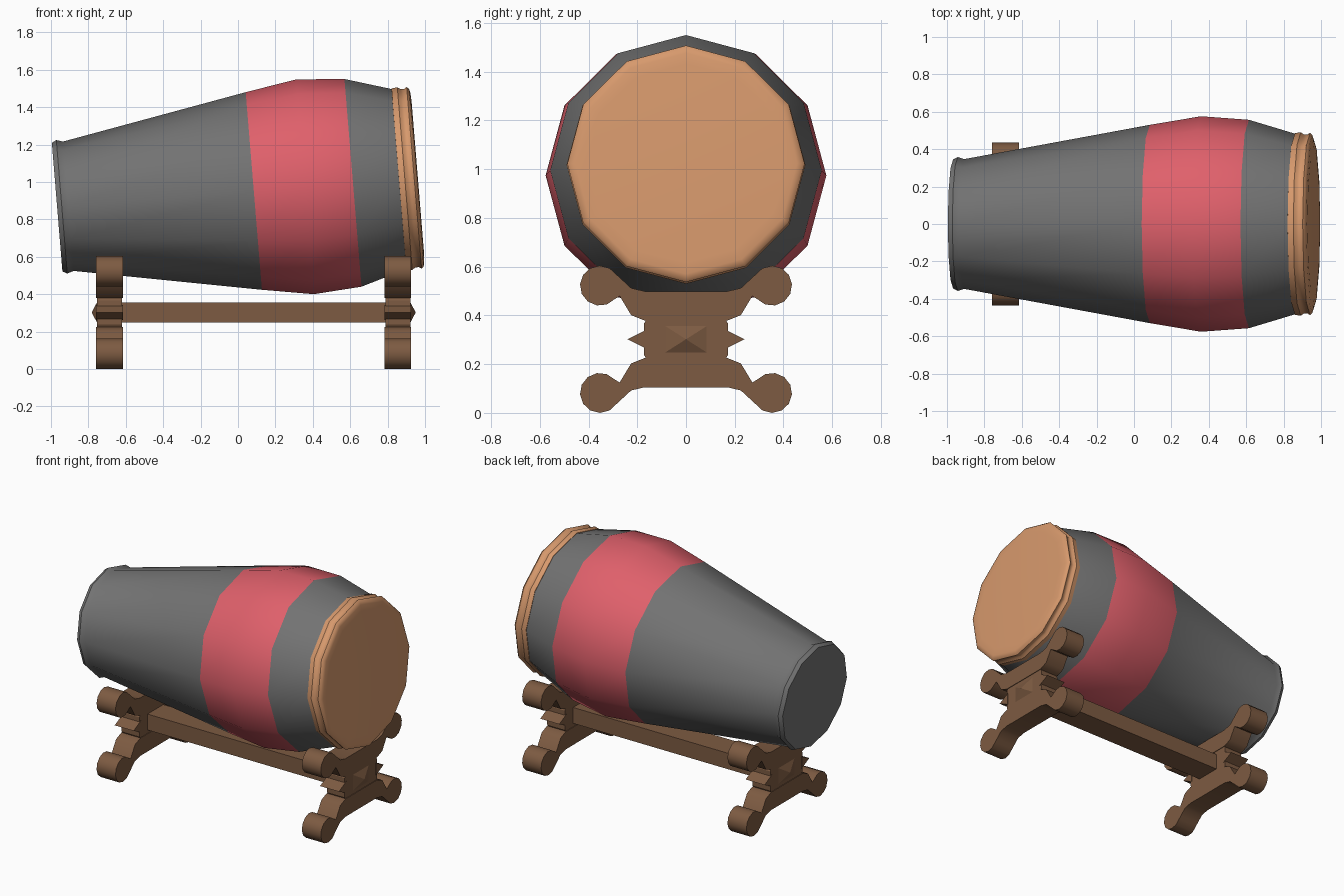
import bpy
import bmesh
import math
from mathutils import Matrix, Vector

cube = bpy.data.objects.get("Cube")
if cube:
    bpy.data.objects.remove(cube, do_unlink=True)


def material(name, rgb):
    mat = bpy.data.materials.new(name)
    mat.use_nodes = True
    mat.diffuse_color = (*rgb, 1)
    mat.node_tree.nodes["Principled BSDF"].inputs["Base Color"].default_value = (*rgb, 1)
    return mat


GRAY = material("shell_gray", (0.17, 0.17, 0.17))
RED = material("band_red", (0.74, 0.117, 0.147))
SKIN = material("skin_tan", (0.68, 0.32, 0.152))
WOOD = material("stand_wood", (0.205, 0.104, 0.054))


def finish(name, bm, mats, angle=40):
    bmesh.ops.recalc_face_normals(bm, faces=bm.faces)
    mesh = bpy.data.meshes.new(name)
    bm.to_mesh(mesh)
    bm.free()
    for mat in mats:
        mesh.materials.append(mat)
    obj = bpy.data.objects.new(name, mesh)
    bpy.context.collection.objects.link(obj)
    bpy.ops.object.select_all(action="DESELECT")
    obj.select_set(True)
    bpy.context.view_layer.objects.active = obj
    bpy.ops.object.shade_smooth_by_angle(angle=math.radians(angle))
    return obj


def loft(bm, rings):
    """Skin a list of equal-length point rings and cap both ends."""
    loops = [[bm.verts.new(p) for p in ring] for ring in rings]
    n = len(loops[0])
    for a, b in zip(loops, loops[1:]):
        for i in range(n):
            j = (i + 1) % n
            bm.faces.new((a[i], a[j], b[j], b[i]))
    bm.faces.new(loops[0])
    bm.faces.new(loops[-1])


SIDES = 12
TILT = math.radians(4.7)
# Drum axis: local x runs along the drum, starting at the narrow end
AXIS = Matrix.Translation((-0.967, 0, 0.865)) @ Matrix.Rotation(-TILT, 4, "Y")


def lathe(name, profile, mats, rule=None):
    bm = bmesh.new()
    turn = [math.tau * i / SIDES for i in range(SIDES)]
    loft(bm, [[(s, r * math.sin(a), r * math.cos(a)) for a in turn] for s, r in profile])
    if rule:
        for f in bm.faces:
            f.material_index = rule(f.calc_center_median().x)
    bm.transform(AXIS)
    return finish(name, bm, mats)


# Drum shell with its painted middle band
BAND = (1.055, 1.587)
shell = [(0, 0.345), (0.025, 0.358), (0.06, 0.347), (BAND[0], 0.53),
         (1.33, 0.576), (BAND[1], 0.557), (1.85, 0.478)]
lathe("drum_shell", shell, [GRAY, RED], lambda s: int(BAND[0] < s < BAND[1]))

# Stretched skin with a ridged rim
skin = [(1.832, 0.47), (1.834, 0.486), (1.865, 0.49), (1.882, 0.478),
        (1.90, 0.478), (1.915, 0.487), (1.927, 0.476), (1.932, 0.455), (1.935, 0.41)]
lathe("drum_skin", skin, [SKIN])

MID = 0.302      # height of the stand's mirror plane
HALF = 0.071     # half thickness of each stand end


def scroll_outline():
    """Right half of the foot, from the top edge around the knob to the underside."""
    half = [(0.17, 0.225), (0.225, 0.203), (0.272, 0.125)]
    for i in range(11):
        a = math.radians(138 - 28.5 * i)
        half.append((0.353 + 0.082 * math.cos(a), 0.082 + 0.082 * math.sin(a)))
    half += [(0.265, 0.055), (0.225, 0.092), (0.17, 0.105)]
    return half + [(-y, z) for y, z in reversed(half)]


def scroll(name, x, flip):
    pts = scroll_outline()
    if flip:
        pts = [(y, 2 * MID - z) for y, z in pts]
    bm = bmesh.new()
    loft(bm, [[(x + dx, y, z) for y, z in pts] for dx in (-HALF, HALF)])
    return finish(name, bm, [WOOD])


def post(name, x, out):
    """Waisted block with wedges on its sides and a pyramid on its outer face."""
    bm = bmesh.new()
    levels = [(-0.085, 0.160), (-0.065, 0.172), (-0.035, 0.172),
              (0.035, 0.172), (0.065, 0.172), (0.085, 0.160)]
    signs = [(-1, -1), (1, -1), (1, 1), (-1, 1)]
    loft(bm, [[(x + sx * (HALF - 0.004), sy * w, MID + dz) for sx, sy in signs]
              for dz, w in levels])
    for side in (-1, 1):
        tri = [(0.16, -0.04), (0.16, 0.04), (0.24, 0)]
        loft(bm, [[(x + dx, side * y, MID + dz) for y, dz in tri] for dx in (-HALF, HALF)])
    base = [bm.verts.new((x + out * (HALF - 0.004), sy * 0.085, MID + sz * 0.054))
            for sy, sz in signs]
    tip = bm.verts.new((x + out * 0.095, 0, MID))
    for i in range(4):
        bm.faces.new((base[i], base[(i + 1) % 4], tip))
    bm.faces.new(base)
    return finish(name, bm, [WOOD], 25)


# Two matching stand ends
ENDS = {"right": (-0.687, -1), "left": (0.855, 1)}
for label, (x, out) in ENDS.items():
    scroll(label + "_foot", x, False)
    scroll(label + "_cradle", x, True)
    post(label + "_post", x, out)

# Stretcher beam joining the ends
bm = bmesh.new()
bmesh.ops.create_cube(bm, size=1)
bmesh.ops.scale(bm, vec=(1.54, 0.17, 0.108), verts=bm.verts)
bmesh.ops.translate(bm, vec=Vector((0.084, 0, MID)), verts=bm.verts)
finish("stretcher_beam", bm, [WOOD])
